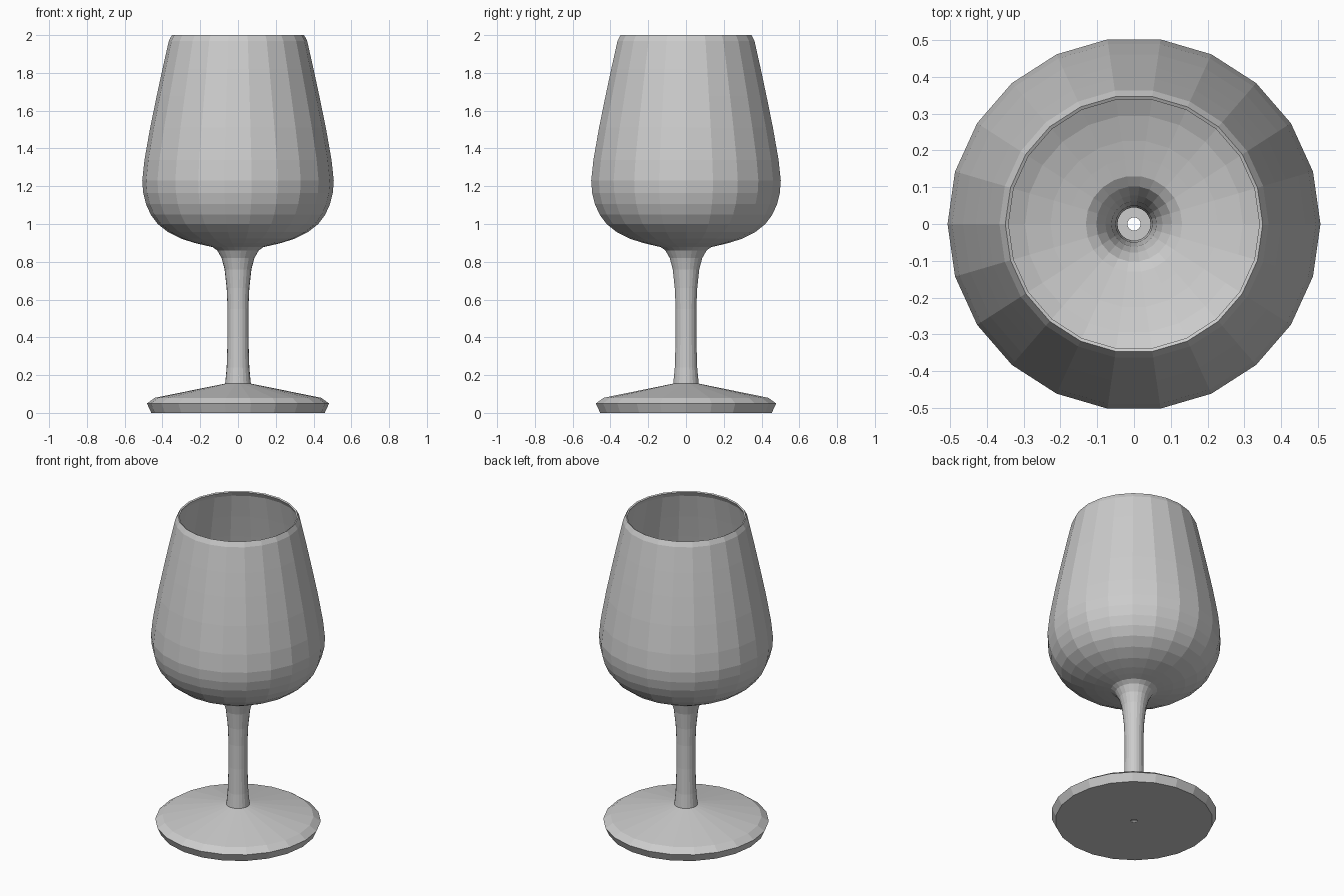
import bpy
import bmesh
from math import cos, sin, tau

if "Cube" in bpy.data.objects:
    bpy.data.objects.remove(bpy.data.objects["Cube"])

SIDES = 22

# Outer profile (radius, height): base, stem, bowl, rim
PROFILE = [
    (0.018, 0), (0.459, 0), (0.482, 0.05), (0.44, 0.08), (0.068, 0.155),
    (0.06, 0.24), (0.055, 0.4), (0.055, 0.55), (0.06, 0.66), (0.071, 0.76),
    (0.087, 0.82), (0.11, 0.86), (0.135, 0.878), (0.18, 0.888),
    (0.23, 0.9), (0.30, 0.922), (0.37, 0.957), (0.425, 1.0), (0.462, 1.05),
    (0.487, 1.105), (0.502, 1.165), (0.507, 1.23), (0.495, 1.34),
    (0.465, 1.51), (0.43, 1.68), (0.40, 1.82), (0.366, 1.97), (0.35, 2.0),
]

# Lathe the profile into one open shell
bm = bmesh.new()
rings = [[bm.verts.new((r * cos(tau * k / SIDES), r * sin(tau * k / SIDES), z))
          for k in range(SIDES)] for r, z in PROFILE]
for low, high in zip(rings, rings[1:]):
    for k in range(SIDES):
        n = (k + 1) % SIDES
        bm.faces.new((low[k], low[n], high[n], high[k]))
mesh = bpy.data.meshes.new("wine_glass")
bm.to_mesh(mesh)
bm.free()
glass = bpy.data.objects.new("wine_glass", mesh)
bpy.context.collection.objects.link(glass)

# Thin wall, grown inward from the outer surface
wall = glass.modifiers.new("wall", 'SOLIDIFY')
wall.thickness = 0.01
wall.offset = -1
